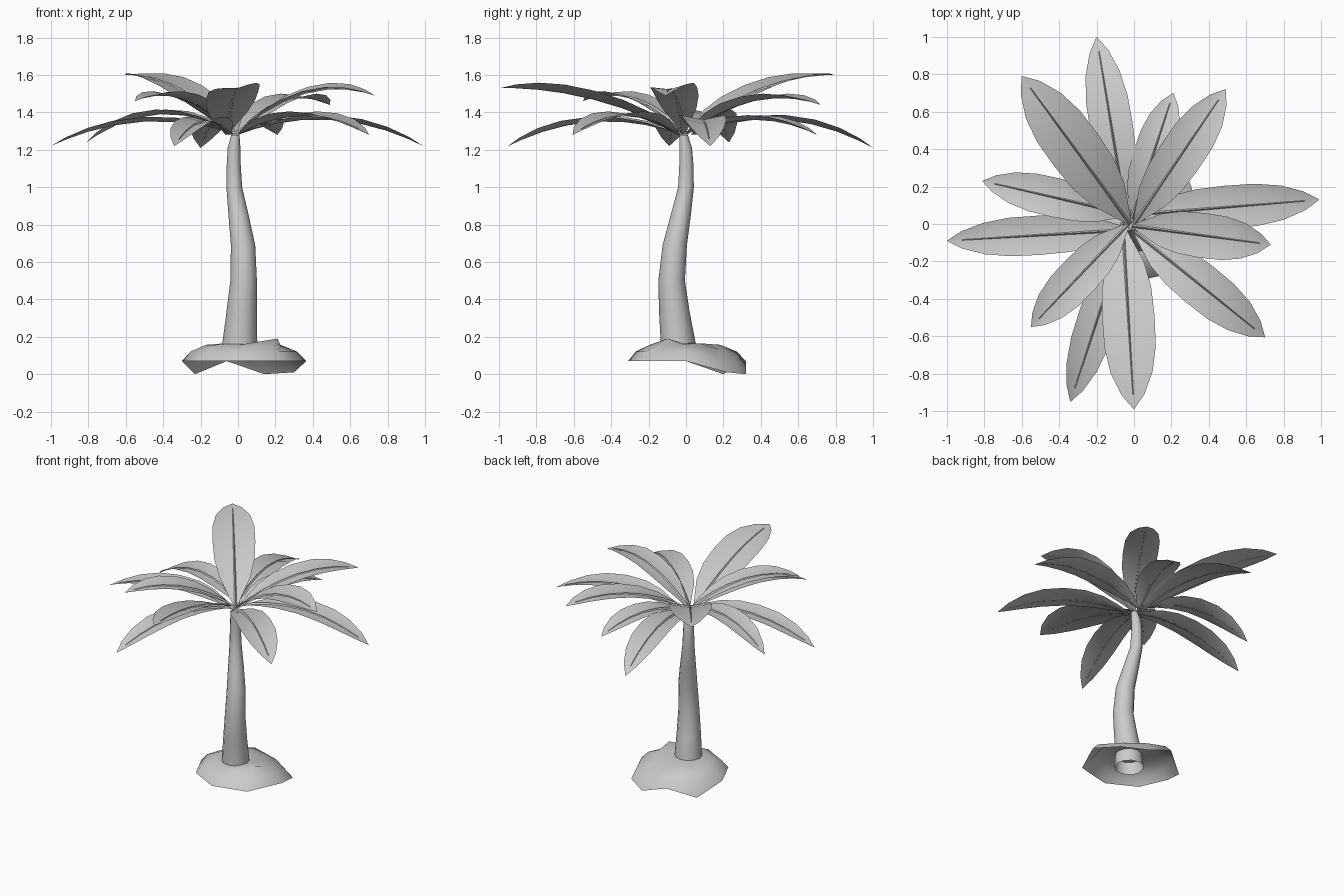
import bpy, math
from mathutils import Vector

if "Cube" in bpy.data.objects:
    bpy.data.objects.remove(bpy.data.objects["Cube"])


def add_mesh(name, verts, faces, smooth=40):
    mesh = bpy.data.meshes.new(name)
    mesh.from_pydata([tuple(v) for v in verts], [], faces)
    mesh.update()
    obj = bpy.data.objects.new(name, mesh)
    bpy.context.collection.objects.link(obj)
    bpy.ops.object.select_all(action='DESELECT')
    bpy.context.view_layer.objects.active = obj
    obj.select_set(True)
    bpy.ops.object.shade_smooth_by_angle(angle=math.radians(smooth))
    return obj


def bridge(rows, n, closed=True):
    """Quads between successive rows of n vertices."""
    return [(r * n + i, r * n + (i + 1) % n,
             (r + 1) * n + (i + 1) % n, (r + 1) * n + i)
            for r in range(rows - 1) for i in range(n if closed else n - 1)]


# Trunk: rings along a bent path (x, y, z, radius), open at the bottom
path = [(.01, -.04, .07, .10), (.01, -.042, .17, .093), (.02, -.062, .33, .082),
        (.03, -.077, .50, .071), (.027, -.060, .69, .065), (.003, -.028, .85, .054),
        (-.020, 0, 1.0, .042), (-.023, .002, 1.13, .037), (-.021, -.002, 1.21, .034),
        (-.014, -.012, 1.28, .022)]
SIDES = 12
verts = [(x + r * math.cos(a), y + r * math.sin(a), z)
         for x, y, z, r in path
         for a in (2 * math.pi * i / SIDES for i in range(SIDES))]
faces = bridge(len(path), SIDES)
faces.append(tuple(range(len(verts) - SIDES, len(verts))))
add_mesh("trunk", verts, faces, 50)

# Ground mound: uneven open shell with a wavy rim
rim = [(-.30, 0, .07), (-.21, -.20, .07), (0, -.31, .07), (.25, -.25, .07),
       (.365, 0, .07), (.30, .22, .01), (.14, .32, .0), (-.06, .32, .07),
       (-.23, .20, .0)]
verts = list(rim)
for scale, z in ((.86, .12), (.60, .157), (.28, .165)):
    for x, y, _ in rim:
        verts.append((.02 + (x - .02) * scale, -.02 + (y + .02) * scale, z))
n = len(rim)
verts[2 * n + 3] = (.21, -.10, .19)      # small bump on one side
for i, z in ((n + 5, .07), (n + 6, .08), (2 * n + 5, .125), (2 * n + 6, .13)):
    verts[i] = (*verts[i][:2], z)        # lower slope at the back
verts.append((.01, -.03, .167))
faces = bridge(4, n) + [(3 * n + i, 3 * n + (i + 1) % n, 4 * n) for i in range(n)]
add_mesh("ground_mound", verts, faces, 50)

# Fronds: tip x, y, z, height half way along, half width, base x, base y, roll
fronds = [(-.20, 1.0, 1.21, 1.36, .115, -.04, .03, 0),
          (-.60, .79, 1.60, 1.52, .145, -.02, .0, 0),
          (.21, .70, 1.28, 1.36, .105, -.01, .03, 0),
          (.49, .72, 1.44, 1.46, .12, .0, .0, 0),
          (.99, .13, 1.22, 1.36, .115, .0, .05, 0),
          (.73, -.11, 1.49, 1.50, .12, -.01, -.01, .1),
          (.70, -.605, 1.28, 1.38, .12, .0, -.04, 0),
          (0, -.99, 1.53, 1.47, .14, -.06, -.01, .15),
          (-.34, -.95, 1.22, 1.35, .105, -.04, -.03, 0),
          (-.55, -.55, 1.46, 1.47, .11, -.03, .0, 0),
          (-1.0, -.09, 1.22, 1.35, .105, -.01, -.03, 0),
          (-.81, .23, 1.24, 1.39, .105, -.02, .05, 0)]
profile = [(0, .06), (.09, .36), (.2, .72), (.34, .94), (.5, 1), (.66, .98),
           (.8, .80), (.92, .44), (1, .01)]

for k, (tx, ty, tz, mid, half, bx, by, roll) in enumerate(fronds, 1):
    base, tip = Vector((bx, by, 1.28)), Vector((tx, ty, tz))
    ctrl = (base + tip) / 2
    ctrl.z = 2 * mid - (base.z + tip.z) / 2
    side = Vector((by - ty, tx - bx, 0)).normalized()
    side.z = roll
    up = Vector((0, 0, 1))
    blade, rib = [], []
    for t, w in profile:
        c = base * (1 - t) ** 2 + ctrl * 2 * t * (1 - t) + tip * t * t
        # shallow V section with raised edges
        blade += [c + side * (s * half * w) + up * (abs(s) * .025 * w) for s in (1, 0, -1)]
        # midrib standing on the fold
        r = .010 * (1 - .8 * t)
        rib += [c + side * r, c + up * r * 1.5, c - side * r]
    add_mesh(f"frond_{k:02d}", blade, bridge(len(profile), 3, closed=False), 60)
    add_mesh(f"frond_rib_{k:02d}", rib[:-3], bridge(len(profile) - 1, 3, closed=False), 30)
